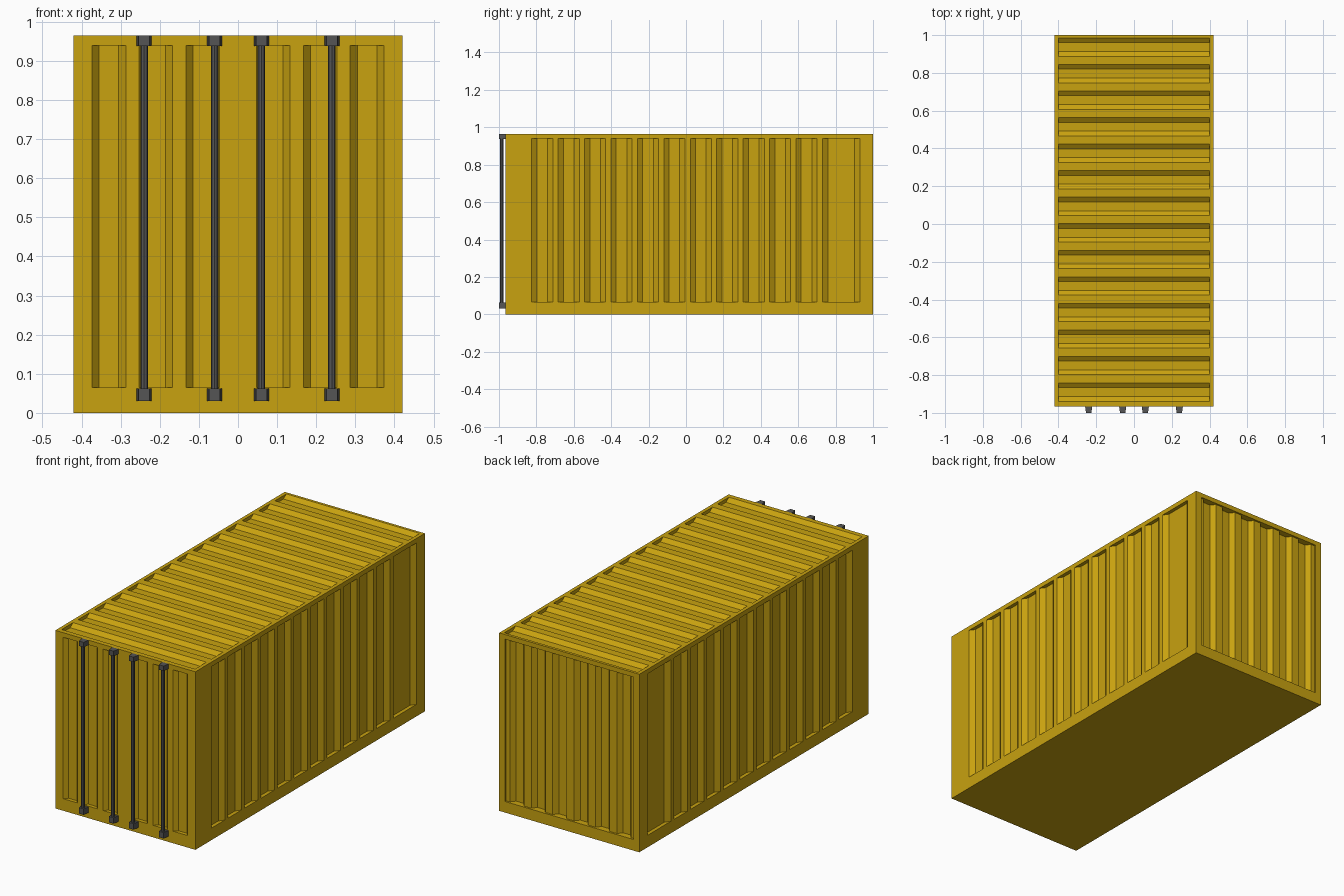
import bpy, bmesh, math
from mathutils import Vector

if "Cube" in bpy.data.objects:
    bpy.data.objects.remove(bpy.data.objects["Cube"])

W, Y0, Y1, H = 0.42, -0.965, 1.0, 0.965
X, Y, Z = Vector((1, 0, 0)), Vector((0, 1, 0)), Vector((0, 0, 1))


def material(name, rgb):
    m = bpy.data.materials.new(name)
    m.diffuse_color = (*rgb, 1)
    m.use_nodes = True
    m.node_tree.nodes["Principled BSDF"].inputs["Base Color"].default_value = m.diffuse_color
    return m


yellow = material("yellow_paint", (0.58, 0.36, 0.005))
grey = material("dark_grey_steel", (0.09, 0.09, 0.09))


def finish(bm, name, mat):
    bmesh.ops.remove_doubles(bm, verts=bm.verts, dist=1e-5)
    bmesh.ops.dissolve_degenerate(bm, edges=bm.edges, dist=1e-5)
    me = bpy.data.meshes.new(name)
    bm.to_mesh(me)
    bm.free()
    me.materials.append(mat)
    ob = bpy.data.objects.new(name, me)
    bpy.context.collection.objects.link(ob)
    return ob


def panel(bm, u, v, offset, profile, v_ends, v_recess):
    """Flat frame with a recessed profile of (u, depth) between v_recess."""
    n = u.cross(v)
    rows = [(v_ends[0], 0), (v_recess[0], 0), (v_recess[0], 1),
            (v_recess[1], 1), (v_recess[1], 0), (v_ends[1], 0)]
    grid = [[bm.verts.new(u * a + v * b + n * (offset - d * k)) for a, d in profile]
            for b, k in rows]
    for r0, r1 in zip(grid, grid[1:]):
        for i in range(len(profile) - 1):
            bm.faces.new((r0[i], r0[i + 1], r1[i + 1], r1[i]))


def grooves(spans, slope, depth, ends):
    pts = [(ends[0], 0)]
    for a, b in spans:
        pts += [(a, 0), (a + slope, depth), (b - slope, depth), (b, 0)]
    return pts + [(ends[1], 0)]


bm = bmesh.new()

# Front doors: three pressed grooves per leaf
door = [(c - 0.043, c + 0.043) for c in (-0.33, -0.21, -0.09, 0.09, 0.21, 0.33)]
panel(bm, X, Z, -Y0, grooves(door, 0.018, 0.02, (-W, W)), (0, H), (0.065, 0.94))

# Corrugated long sides, the last groove is wider
side = [(-0.825 + 0.1413 * k, -0.712 + 0.1413 * k) for k in range(11)] + [(0.73, 0.93)]
side_profile = grooves(side, 0.028, 0.02, (Y0, Y1))
panel(bm, Y, Z, W, side_profile, (0, H), (0.065, 0.94))
panel(bm, Y, -Z, W, side_profile, (-H, 0), (-0.94, -0.065))

# Corrugated roof
roof = [(0.888 - 0.1405 * k, 0.985 - 0.1405 * k) for k in range(13, -1, -1)]
panel(bm, Y, -X, H, grooves(roof, 0.025, 0.018, (Y0, Y1)), (-W, W), (-0.4, 0.4))

# Back wall: corrugated sheet set inside the frame
back = [(-W, 0), (-0.385, 0), (-0.385, 0.01)]
step = 0.77 / 6
for k in range(6):
    s = -0.385 + step * k
    back += [(s + 0.022, 0.01), (s + 0.042, 0.035), (s + step - 0.042, 0.035), (s + step - 0.022, 0.01)]
back += [(0.385, 0.01), (0.385, 0), (W, 0)]
panel(bm, -X, Z, Y1, back, (0, H), (0.06, 0.94))

# Floor
bm.faces.new([bm.verts.new(p) for p in ((-W, Y0, 0), (-W, Y1, 0), (W, Y1, 0), (W, Y0, 0))])
finish(bm, "container_body", yellow)


def bracket(name, x, z0, z1):
    """Block that narrows away from the door."""
    bm = bmesh.new()
    bmesh.ops.create_cube(bm, size=1)
    for v in bm.verts:
        half = 0.014 if v.co.y < 0 else 0.019
        v.co = (x + math.copysign(half, v.co.x), -1.0 if v.co.y < 0 else Y0,
                z0 if v.co.z < 0 else z1)
    finish(bm, name, grey)


# Locking rods with their end brackets
for i, x in enumerate((-0.24, -0.06, 0.06, 0.24), 1):
    bpy.ops.mesh.primitive_cylinder_add(vertices=8, radius=0.0095, depth=0.9,
                                        location=(x, -0.984, 0.497))
    rod = bpy.context.object
    rod.name = f"locking_rod_{i}"
    rod.data.materials.append(grey)
    bracket(f"top_bracket_{i}", x, 0.938, H)
    bracket(f"bottom_bracket_{i}", x, 0.03, 0.062)
